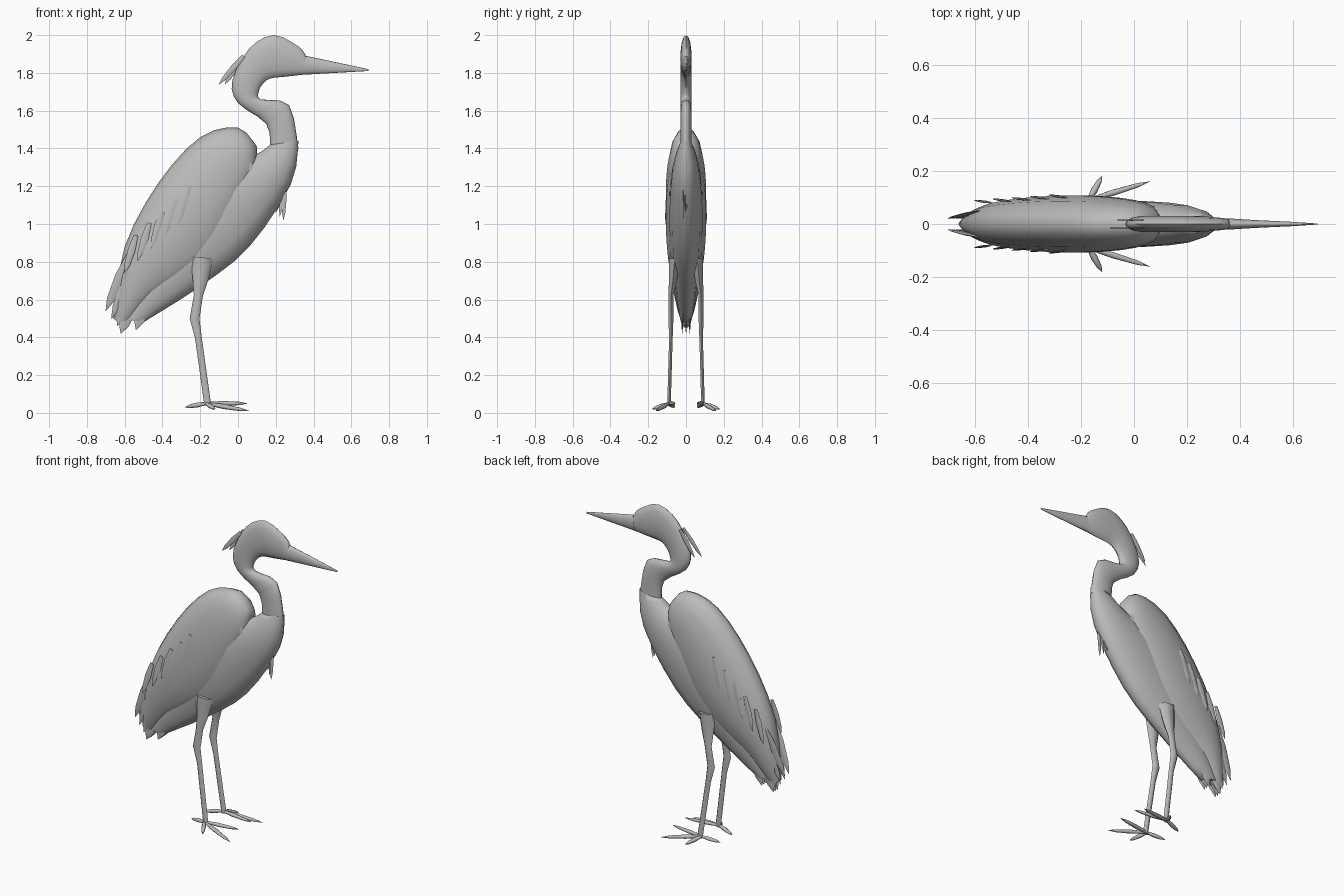
import bpy, bmesh, math
from mathutils import Vector

if "Cube" in bpy.data.objects:
    bpy.data.objects.remove(bpy.data.objects["Cube"])

tone = (0.5, 0.5, 0.5, 1)
grey = bpy.data.materials.new("plain_grey")
grey.use_nodes = True
grey.diffuse_color = tone
grey.node_tree.nodes["Principled BSDF"].inputs["Base Color"].default_value = tone


def skin(name, rings):
    """Bridge equal-sized rings of points into one closed, smooth mesh."""
    bm = bmesh.new()
    loops = [[bm.verts.new(point) for point in ring] for ring in rings]
    for lower, upper in zip(loops, loops[1:]):
        for i in range(len(lower)):
            bm.faces.new((lower[i - 1], lower[i], upper[i], upper[i - 1]))
    bm.faces.new(loops[0])
    bm.faces.new(loops[-1])
    bmesh.ops.recalc_face_normals(bm, faces=bm.faces)
    mesh = bpy.data.meshes.new(name)
    bm.to_mesh(mesh)
    bm.free()
    mesh.materials.append(grey)
    obj = bpy.data.objects.new(name, mesh)
    bpy.context.collection.objects.link(obj)
    bpy.ops.object.select_all(action='DESELECT')
    obj.select_set(True)
    bpy.context.view_layer.objects.active = obj
    bpy.ops.object.shade_smooth_by_angle(angle=math.radians(60))


def oval(centre, long_axis, short_axis, sides):
    """Ring of points around a centre."""
    turns = [math.tau * i / sides for i in range(sides)]
    return [centre + long_axis * math.cos(a) + short_axis * math.sin(a) for a in turns]


def spline(points, steps=3):
    """Smooth curve passing through every given point."""
    result = []
    last = len(points) - 1
    for k in range(last):
        start, end = points[k], points[k + 1]
        pull_in = (end - points[max(k - 1, 0)]) / 2
        pull_out = (points[min(k + 2, last)] - start) / 2
        for step in range(steps):
            t = step / steps
            ease = t * t * (3 - 2 * t)
            result.append(start.lerp(end, ease) + pull_in * t * (1 - t) ** 2
                          - pull_out * t * t * (1 - t))
    return result + [points[-1]]


def loft(name, outline, half_width):
    """Oval sections between the back edge and the belly edge (x, z, x, z)."""
    backs = spline([Vector((x, 0, z)) for x, z, _, _ in outline])
    bellies = spline([Vector((x, 0, z)) for _, _, x, z in outline])
    rings = []
    for k, (back, belly) in enumerate(zip(backs, bellies)):
        width = half_width(k / (len(backs) - 1))
        rings.append(oval((back + belly) / 2, (back - belly) / 2, Vector((0, width, 0)), 14))
    skin(name, rings)


def tube(name, points, radii, flat=1.0):
    """Limb along a path; flat squashes it sideways."""
    rings = []
    for k, (point, radius) in enumerate(zip(points, radii)):
        along = (points[min(k + 1, len(points) - 1)] - points[max(k - 1, 0)]).normalized()
        side = Vector((0, 1, 0))
        side = (side - along * side.dot(along)).normalized()
        rings.append(oval(point, along.cross(side) * radius, side * radius * flat, 6))
    skin(name, rings)


def blade(name, root, tip, width, flat=0.2):
    """Leaf shape for feathers and toes, tapering to a point."""
    root, tip = Vector(root), Vector(tip)
    points = [root.lerp(tip, t) for t in (0, 0.4, 0.8, 1)]
    tube(name, points, [width * w for w in (0.6, 1, 0.7, 0.05)], flat)


def bulge(t):
    return math.sin(math.pi * t)


# Beak, head with curved neck, and underbody
loft("beak", [(0.36, 1.89, 0.34, 1.79), (0.69, 1.82, 0.69, 1.81)],
     lambda t: 0.02 * (1.1 - t))
loft("head_and_neck", [
    (0.36, 1.89, 0.34, 1.79), (0.32, 1.94, 0.25, 1.78), (0.19, 2, 0.17, 1.77),
    (0.06, 1.93, 0.13, 1.74), (-0.03, 1.76, 0.11, 1.7), (0, 1.64, 0.12, 1.66),
    (0.15, 1.53, 0.27, 1.63), (0.17, 1.4, 0.32, 1.4)],
     lambda t: min(0.02 + t / 20, 0.03))
loft("underbody", [
    (0.17, 1.42, 0.32, 1.44), (0.08, 1.36, 0.28, 1.21), (-0.2, 1.25, 0.06, 0.88),
    (-0.42, 0.95, -0.2, 0.67), (-0.62, 0.5, -0.5, 0.48)],
     lambda t: 0.03 + 0.06 * bulge(t))

# Folded wings wrapped over the back
loft("folded_wings", [
    (0.1, 1.41, 0.1, 1.38), (0, 1.51, 0.08, 1.2), (-0.2, 1.46, -0.05, 0.92),
    (-0.42, 1.22, -0.22, 0.73), (-0.6, 0.88, -0.45, 0.6), (-0.66, 0.5, -0.6, 0.45)],
     lambda t: max(0.11 * max(bulge(t), 0) ** 0.6, 0.02))

for label, s in (("left", 1), ("right", -1)):
    # Shoulder tuft and loose feathers lying along the wing
    blade(f"{label}_shoulder_tuft", (0, s * 0.07, 1.4), (0.1, s * 0.06, 1.2), 0.03)
    for k in range(5):
        root = Vector((-0.26, s * 0.1, 1.2)).lerp(Vector((-0.54, s * 0.08, 0.94)), k / 4)
        blade(f"{label}_wing_feather_{k}", root, root + Vector((-0.06, s * 0.01, -0.2)), 0.02)
    # Long flight feathers ending beside the tail
    for k in range(3):
        tip = Vector((0.03 * k - 0.7, s * 0.02, 0.54 - 0.04 * k))
        blade(f"{label}_flight_feather_{k}", tip + Vector((0.13, s * 0.03, 0.3)), tip, 0.03)

    # Leg: feathered thigh, joint and thin shank
    leg = [(-0.19, 0.06, 0.82), (-0.2, 0.07, 0.7), (-0.21, 0.08, 0.62),
           (-0.23, 0.08, 0.5), (-0.21, 0.08, 0.4), (-0.16, 0.09, 0.04)]
    tube(f"{label}_leg", [Vector((x, s * y, z)) for x, y, z in leg],
         (0.06, 0.04, 0.024, 0.026, 0.018, 0.018), 0.6)
    # Toes: two forward, one outward, one back
    toes = {"outer": (0.06, 0.16, 0.01), "inner": (0.05, 0.06, 0.05),
            "side": (-0.12, 0.18, 0.02), "back": (-0.28, 0.06, 0.03)}
    for place, (x, y, z) in toes.items():
        blade(f"{label}_{place}_toe", (-0.17, s * 0.09, 0.05), (x, s * y, z), 0.013, 1)

# Tail feathers
for k in range(-1, 2):
    for row, (x, z) in enumerate([(-0.62, 0.42), (-0.54, 0.44)]):
        tip = Vector((x, 0.02 * k, z))
        blade(f"tail_feather_{row}_{k + 1}", tip + Vector((0.08, 0, 0.24)), tip, 0.04)

# Head crest plumes and hanging breast plumes
for k in range(2):
    y = 0.03 * k - 0.015
    blade(f"crest_plume_{k}", (0.03, y, 1.89), (0.03 * k - 0.1, y, 1.74), 0.016)
for k in range(4):
    y = 0.01 * k - 0.015
    blade(f"breast_plume_{k}", (0.25, y, 1.22), (0.24 - 0.02 * k, y, 1.02 + 0.02 * k), 0.012)
